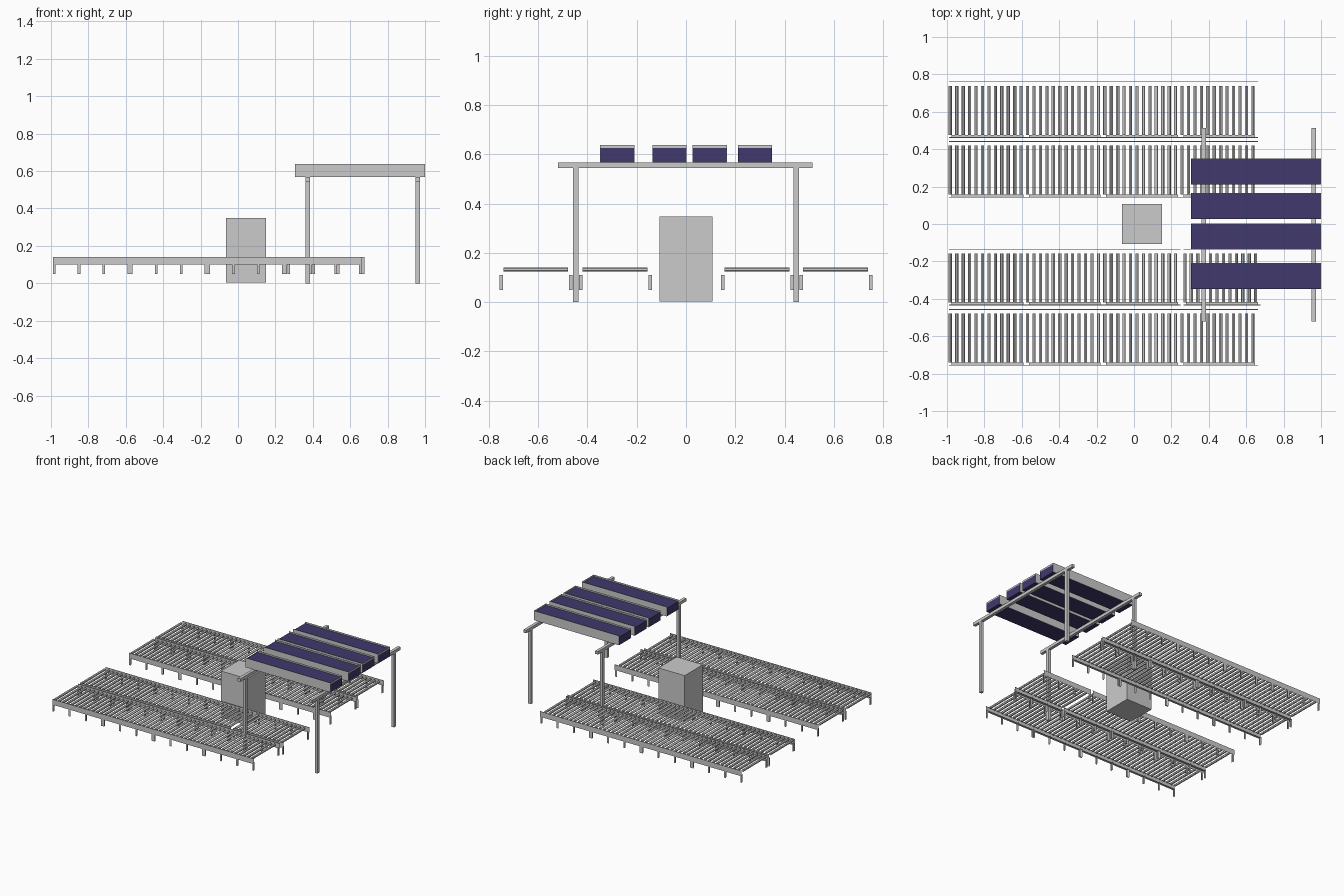
import bpy, bmesh, math
from mathutils import Matrix, Vector

if "Cube" in bpy.data.objects:
    bpy.data.objects.remove(bpy.data.objects["Cube"])

blue = bpy.data.materials.new("blue_belt")
blue.diffuse_color = (0.05, 0.04, 0.15, 1)
blue.use_nodes = True
blue.node_tree.nodes["Principled BSDF"].inputs["Base Color"].default_value = blue.diffuse_color


def add_box(bm, lo, hi):
    lo, hi = Vector(lo), Vector(hi)
    m = Matrix.Translation((lo + hi) / 2) @ Matrix.Diagonal((*(hi - lo), 1))
    bmesh.ops.create_cube(bm, size=1, matrix=m)


def add_quad(bm, a, u, v):
    a, u, v = Vector(a), Vector(u), Vector(v)
    bm.faces.new([bm.verts.new(p) for p in (a, a + u, a + u + v, a + v)])


def finish(bm, name, mat=None, smooth=False):
    me = bpy.data.meshes.new(name)
    bm.to_mesh(me)
    bm.free()
    ob = bpy.data.objects.new(name, me)
    bpy.context.collection.objects.link(ob)
    if mat:
        me.materials.append(mat)
    if smooth:
        bpy.context.view_layer.objects.active = ob
        ob.select_set(True)
        bpy.ops.object.shade_smooth_by_angle()
        ob.select_set(False)
    return ob


def box(name, lo, hi, mat=None):
    bm = bmesh.new()
    add_box(bm, lo, hi)
    return finish(bm, name, mat)


# Roller conveyor segment: sheet-metal rails, angle legs and twelve rollers
SEG, DEPTH, ROLLERS = 0.413, 0.302, 12


def conveyor(name, x0, y0):
    rails, legs, rollers = bmesh.new(), bmesh.new(), bmesh.new()
    for y, s in ((y0, 1), (y0 + DEPTH, -1)):
        add_quad(rails, (x0, y, 0.10), (SEG, 0, 0), (0, 0, 0.04))
        add_quad(rails, (x0, y, 0.14), (SEG, 0, 0), (0, s * 0.004, 0))
    # lower flange on the front rail
    add_quad(rails, (x0 + 0.015, y0, 0.10), (SEG - 0.03, 0, 0), (0, 0.017, 0))
    for i in range(4):
        x = x0 + i * (SEG - 0.014) / 3
        for y in (y0 + 0.001, y0 + 0.283):
            add_quad(legs, (x + 0.007, y, 0.05), (0, 0.014, 0), (0, 0, 0.06))
            yy = y if y < y0 + 0.1 else y + 0.014
            add_quad(legs, (x, yy, 0.05), (0.014, 0, 0), (0, 0, 0.06))
    for i in range(ROLLERS):
        m = (Matrix.Translation((x0 + 0.008 + i * 0.0344, y0 + 0.147, 0.132))
             @ Matrix.Rotation(math.pi / 2, 4, 'X'))
        bmesh.ops.create_cone(rollers, cap_ends=True, segments=12, radius1=0.0085,
                              radius2=0.0085, depth=0.263, matrix=m)
    finish(rails, name + "_rails")
    finish(legs, name + "_legs")
    finish(rollers, name + "_rollers", smooth=True)


for lane, y0 in enumerate((-0.757, -0.435, 0.141, 0.46)):
    for s in range(4):
        # one end segment sits slightly out of line
        dx = 0.015 if (lane == 1 and s == 3) else 0
        conveyor(f"conveyor_{lane + 1}_{s + 1}", -0.99 + s * SEG + dx, y0)

# Cabinet between the lanes
box("cabinet", (-0.064, -0.107, 0.003), (0.151, 0.107, 0.348))

# Portal frame: four posts and two cross beams
for i, x in enumerate((0.373, 0.961)):
    box(f"cross_beam_{i + 1}", (x - 0.011, -0.52, 0.545), (x + 0.011, 0.513, 0.567))
    for side, y in (("front", -0.447), ("back", 0.447)):
        box(f"{side}_post_{i + 1}", (x - 0.011, y - 0.011, 0), (x + 0.011, y + 0.011, 0.545))

# Overhead trays: blue body, grey side walls, end rim
X0, X1 = 0.304, 1.0
for i, y in enumerate((-0.279, -0.067, 0.096, 0.28)):
    w = 0.068
    box(f"tray_body_{i + 1}", (X0, y - w, 0.567), (X1, y + w, 0.626), blue)
    bm = bmesh.new()
    for s in (-1, 1):
        ya, yb = sorted((y + s * w, y + s * (w + 0.0015)))
        add_box(bm, (X0, ya, 0.567), (X1, yb, 0.637))
    add_box(bm, (X1 - 0.003, y - w, 0.626), (X1, y + w, 0.637))
    finish(bm, f"tray_walls_{i + 1}")
